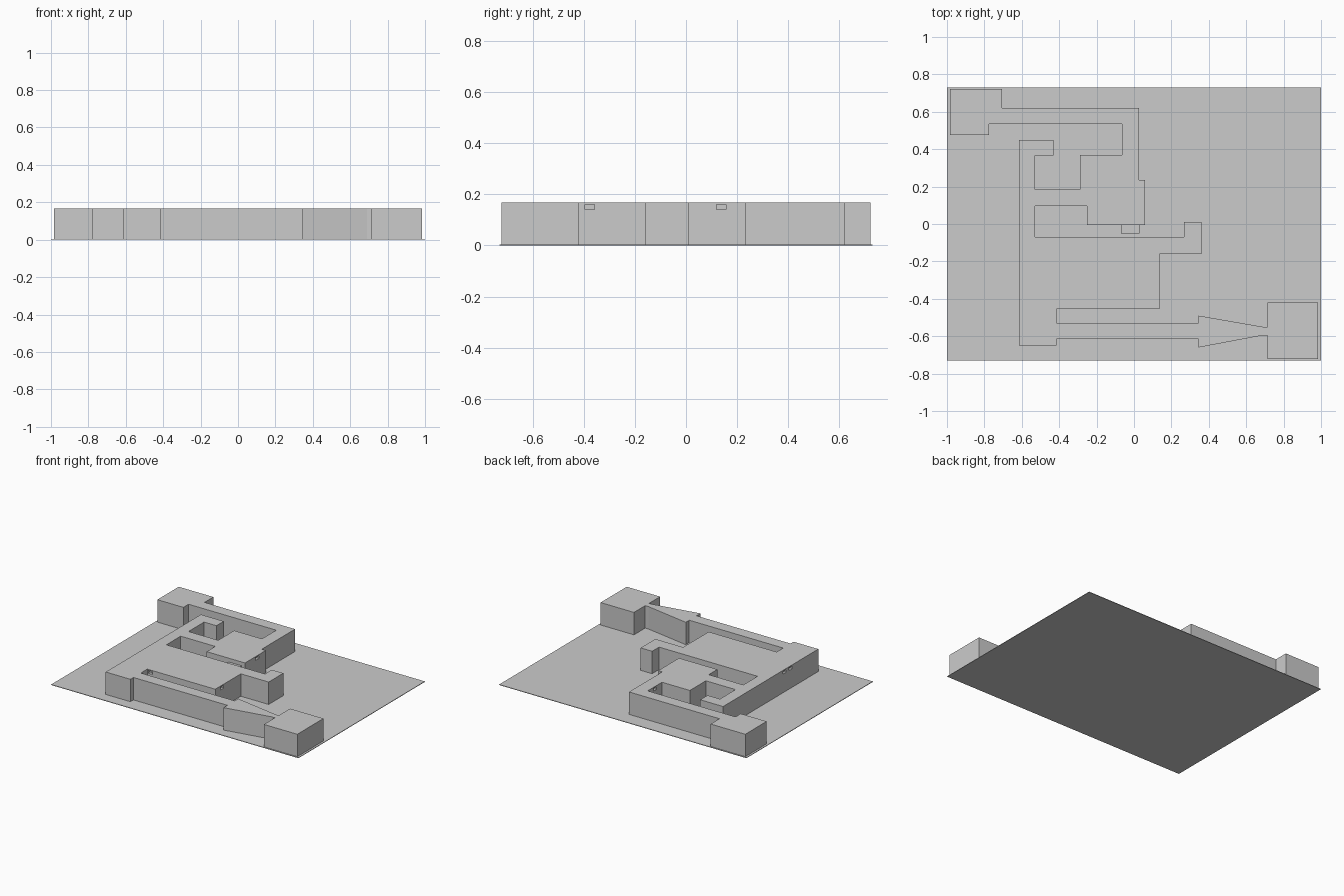
import bpy, bmesh

if "Cube" in bpy.data.objects:
    bpy.data.objects.remove(bpy.data.objects["Cube"])

TOP = 0.168      # roof height
PLATE = 0.004    # ground plate thickness


def box(name, x0, x1, y0, y1, z0, z1):
    bm = bmesh.new()
    bmesh.ops.create_cube(bm, size=1)
    for v in bm.verts:
        v.co = (x1 if v.co.x > 0 else x0,
                y1 if v.co.y > 0 else y0,
                z1 if v.co.z > 0 else z0)
    me = bpy.data.meshes.new(name)
    bm.to_mesh(me)
    bm.free()
    ob = bpy.data.objects.new(name, me)
    bpy.context.collection.objects.link(ob)
    return ob


def prism(name, outline, z0, z1):
    bm = bmesh.new()
    face = bm.faces.new([bm.verts.new((x, y, z0)) for x, y in outline])
    ext = bmesh.ops.extrude_face_region(bm, geom=[face])
    for v in ext["geom"]:
        if isinstance(v, bmesh.types.BMVert):
            v.co.z = z1
    bmesh.ops.recalc_face_normals(bm, faces=bm.faces)
    me = bpy.data.meshes.new(name)
    bm.to_mesh(me)
    bm.free()
    ob = bpy.data.objects.new(name, me)
    bpy.context.collection.objects.link(ob)
    return ob


# Ground plate
box("ground_plate", -1, 1, -0.73, 0.73, 0, PLATE)

# Winding corridor with a room at each end, outline clockwise
outline = [
    (-0.985, 0.722), (-0.705, 0.722), (-0.705, 0.62), (0.027, 0.62),
    (0.027, 0.235), (0.06, 0.235), (0.06, -0.005), (-0.25, -0.005),
    (-0.25, 0.095), (-0.53, 0.095), (-0.53, -0.07), (0.267, -0.07),
    (0.267, 0.01), (0.36, 0.01), (0.36, -0.16), (0.135, -0.16),
    (0.135, -0.455), (-0.415, -0.455), (-0.415, -0.53), (0.345, -0.53),
    (0.345, -0.49), (0.69, -0.55), (0.715, -0.55), (0.715, -0.42),
    (0.985, -0.42), (0.985, -0.722), (0.715, -0.722), (0.715, -0.595),
    (0.69, -0.595), (0.345, -0.66), (0.345, -0.615), (-0.415, -0.615),
    (-0.415, -0.65), (-0.615, -0.65), (-0.615, 0.45), (-0.43, 0.45),
    (-0.43, 0.365), (-0.53, 0.365), (-0.53, 0.185), (-0.29, 0.185),
    (-0.29, 0.37), (-0.065, 0.37), (-0.065, 0.535), (-0.775, 0.535),
    (-0.775, 0.475), (-0.985, 0.475),
]
corridor = prism("corridor_block", outline, PLATE, TOP)

# Low ledge on the inner wall
box("wall_ledge", -0.07, 0.03, -0.05, -0.005, PLATE, 0.14)

# Small vent openings cut into the walls: (x, y, wall axis)
vents = [(0.06, 0.138, "x"), (0.135, -0.377, "x"), (-0.39, -0.455, "y"),
         (-0.065, 0.452, "x"), (-0.615, -0.26, "x"), (-0.615, -0.33, "x")]
for x, y, axis in vents:
    dx, dy = (0.02, 0.019) if axis == "x" else (0.019, 0.02)
    cutter = box("vent_cutter", x - dx, x + dx, y - dy, y + dy, 0.14, 0.16)
    cutter.hide_render = True
    cutter.hide_set(True)
    mod = corridor.modifiers.new("vent", "BOOLEAN")
    mod.operation = "DIFFERENCE"
    mod.solver = "EXACT"
    mod.object = cutter
